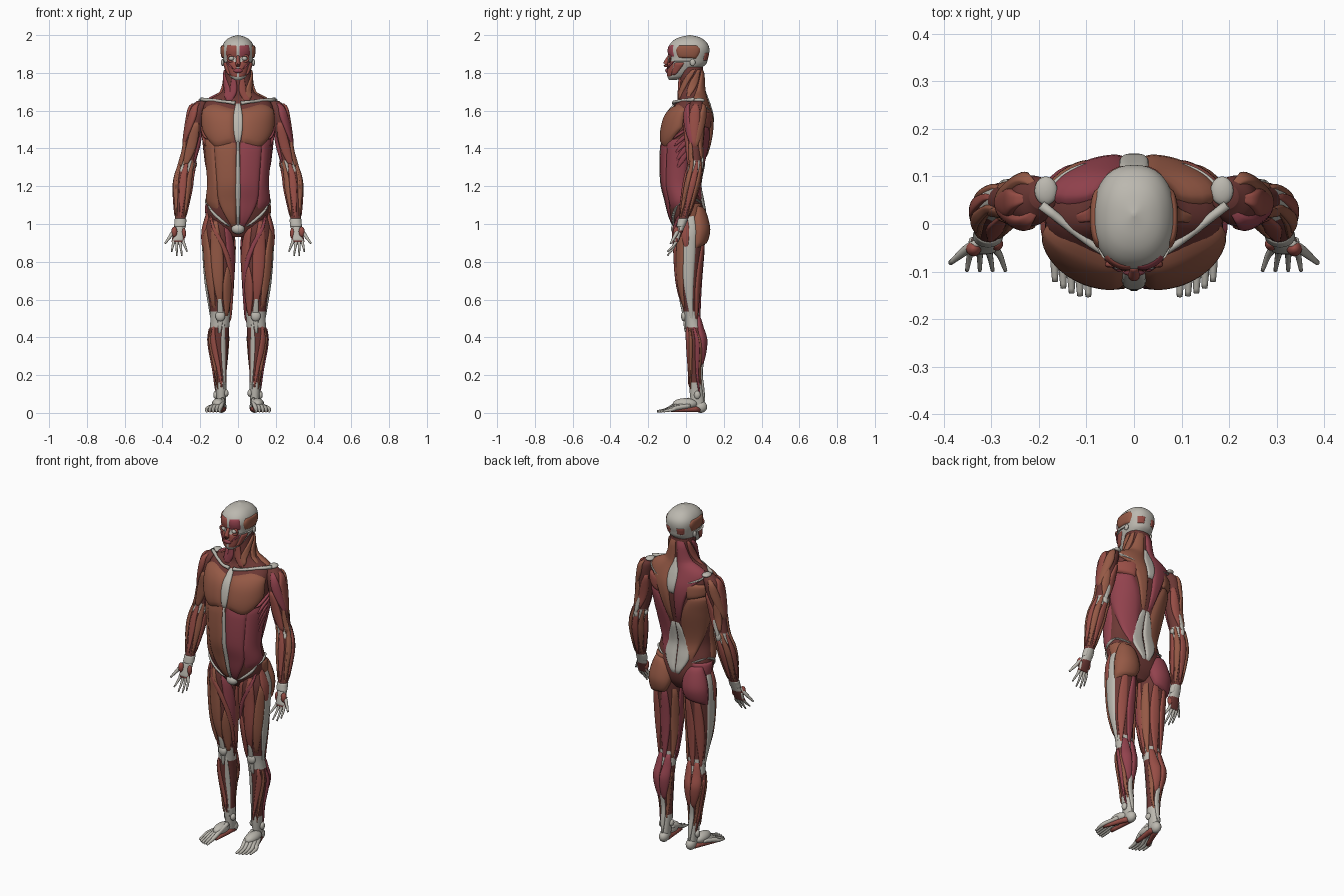
import bpy, bmesh
from math import sin, cos, pi, radians, sqrt, copysign
from mathutils import Vector

if "Cube" in bpy.data.objects:
    bpy.data.objects.remove(bpy.data.objects["Cube"])

MATS = {}
for key, col in dict(r=(.31, .075, .06), u=(.3, .1, .06), c=(.29, .055, .075), d=(.15, .04, .035), w=(.5, .48, .43)).items():
    MATS[key] = bpy.data.materials.new('tissue_' + key)
    MATS[key].diffuse_color = (*col, 1)
BOTH = (1, -1)

# ---------- helpers ----------
def at(rows, t):
    """smooth interpolation of table rows keyed by their first column"""
    n = len(rows) - 1
    t = min(max(t, rows[0][0]), rows[n][0])
    i = max(k for k in range(n) if rows[k][0] <= t)
    h = rows[i + 1][0] - rows[i][0]
    f = (t - rows[i][0]) / h
    s = f * f * (3 - 2 * f)
    def slope(k, c):
        a, b = rows[max(k - 1, 0)], rows[min(k + 1, n)]
        return (b[c] - a[c]) / (b[0] - a[0]) * h
    return [(1 - s) * rows[i][c] + s * rows[i + 1][c] + f * (1 - f) * ((1 - f) * slope(i, c) - f * slope(i + 1, c))
            for c in range(1, len(rows[0]))]

def keyed(rows):
    return [(i / (len(rows) - 1), *r) for i, r in enumerate(rows)]

def grid(name, side, rows, mats, out=None, bone=()):
    """skin over rings (closed) or, when an outward direction is given, an open sheet"""
    bm = bmesh.new()
    vs = [[bm.verts.new((p[0] * side, p[1], p[2])) for p in r] for r in rows]
    m = len(vs[0])
    for a, b in zip(vs, vs[1:]):
        for j in range(m - 1 if out else m):
            k = (j + 1) % m
            f = bm.faces.new((a[j], a[k], b[k], b[j]))
            z = f.calc_center_median().z
            f.material_index = int(any(lo < z < hi for lo, hi in bone))
    if out:
        bm.normal_update()
        if sum((f.normal for f in bm.faces), Vector()).dot(out) * 1 < 0:
            bmesh.ops.reverse_faces(bm, faces=bm.faces[:])
    else:
        bm.faces.new(vs[0])
        bm.faces.new(vs[-1])
        bmesh.ops.recalc_face_normals(bm, faces=bm.faces[:])
    me = bpy.data.meshes.new(name)
    bm.to_mesh(me)
    bm.free()
    me.shade_smooth()
    for k in mats:
        me.materials.append(MATS[k])
    bpy.context.collection.objects.link(bpy.data.objects.new(f'{name}_{"left" if side > 0 else "right"}', me))

def surf(body, a, z):
    *cx, rx, yf, yb = at(body, z)
    s, c = sin(radians(a)), cos(radians(a))
    e = .95 if cx else .86
    return Vector((sum(cx) + rx * copysign(abs(s)**e, s), (yf + yb) / 2 - (yb - yf) / 2 * copysign(abs(c)**e, c), z))

def loft(name, body, mats, bone=(), sides=BOTH, n=60, m=40):
    z0, z1 = body[0][0], body[-1][0]
    zs = [z0 + (z1 - z0) * (1 - cos(pi * i / n)) / 2 for i in range(n + 1)]
    for s in sides:
        grid(name, s, [[surf(body, 360 * j / m, z) for j in range(m)] for z in zs], mats, bone=bone)

def sheet(body, name, cols, rows, t=.012, nu=20, nv=12):
    """muscle lying on a body: rows of (angle0, z0, angle1, z1), angle 0 front, 90 outer, 180 back"""
    table, pts, out = keyed(rows), [], Vector()
    for i in range(nu + 1):
        u, line = i / nu, []
        a0, z0, a1, z1 = at(table, u)
        for j in range(nv + 1):
            v = j / nv
            a, z = a0 + (a1 - a0) * v, z0 + (z1 - z0) * v
            p = surf(body, a, z)
            nrm = (surf(body, a + 1, z) - surf(body, a - 1, z)).cross(
                surf(body, a, z + .004) - surf(body, a, z - .004)).normalized()
            out += nrm
            line.append(p + nrm * (t * sqrt(max(0, (1 - (2*v - 1)**4) * (1 - (2*u - 1)**6))) - .002))
        pts.append(line)
    for s, col in zip(BOTH, (cols[0], cols[-1])):
        grid(name, s, pts, col, Vector((out.x * s, out.y, out.z)))

def belly(body, name, cols, w, *path, t=.011):
    """spindle muscle of angular half width w along (angle, z) points"""
    table, rows = keyed(path), []
    for i in range(9):
        a, z = at(table, i / 8)
        k = w * (.4 + .6 * sin(pi * i / 8))
        rows.append((a - k, z, a + k, z))
    sheet(body, name, cols, rows, t)

def tube(name, col, pts, sides=BOTH, m=10):
    """round rod through (x, y, z, radius)"""
    table, n = keyed(pts), 5 * (len(pts) - 1)
    c = [at(table, i / n) for i in range(n + 1)]
    rows = []
    for i in range(n + 1):
        d = Vector(c[min(i + 1, n)][:3]) - Vector(c[max(i - 1, 0)][:3])
        q = d.to_track_quat('Z', 'Y')
        rows.append([Vector(c[i][:3]) + q @ Vector((cos(2*pi*j/m), sin(2*pi*j/m), 0)) * c[i][3] for j in range(m)])
    for s in sides:
        grid(name, s, rows, col)

def blob(name, col, x, y, z, rx, ry, rz, sides=BOTH, m=20):
    rows = [[(x + rx * sin(t) * cos(2*pi*j/m), y + ry * sin(t) * sin(2*pi*j/m), z + rz * cos(t)) for j in range(m)]
            for t in ((i + .1) * pi / 12.2 for i in range(13))]
    for s in sides:
        grid(name, s, rows, col)

# ---------- body forms: z, (centre x), half width, front y, back y ----------
torso = [(.93, .06, -.03, .06), (.98, .135, -.06, .09), (1.04, .162, -.085, .10), (1.12, .166, -.105, .088),
         (1.22, .156, -.128, .074), (1.42, .176, -.131, .122), (1.5, .186, -.125, .135), (1.57, .188, -.105, .134),
         (1.63, .182, -.062, .118), (1.657, .16, -.04, .108), (1.7, .088, -.036, .095), (1.83, .068, -.03, .09)]
head = [(1.763, .02, -.09, -.05), (1.78, .043, -.098, 0), (1.84, .071, -.098, .1), (1.88, .081, -.091, .117),
        (1.92, .086, -.095, .124), (1.95, .08, -.086, .117), (1.975, .062, -.062, .095), (1.99, .038, -.03, .067), (2, .004, .016, .024)]
leg = [(.02, .088, .022, .03, .1), (.13, .09, .028, .018, .088), (.22, .094, .034, .018, .08), (.38, .102, .052, .003, .104),
       (.46, .097, .051, -.003, .082), (.52, .094, .053, -.01, .07), (.7, .101, .072, -.048, .077),
       (.9, .103, .083, -.061, .096), (.98, .106, .077, -.063, .107), (1.11, .1, .045, -.03, .07)]
arm = [(.905, .318, .034, -.064, -.04), (1, .306, .028, -.044, 0), (1.05, .304, .029, -.034, .02), (1.19, .293, .047, -.015, .066),
       (1.25, .286, .047, -.004, .078), (1.32, .268, .043, .013, .083), (1.42, .244, .044, .006, .083),
       (1.56, .222, .044, -.006, .1), (1.62, .208, .043, .004, .1), (1.65, .19, .03, .03, .085)]
loft('torso_core', torso, 'd', sides=(1,))
loft('skull', head, 'w', sides=(1,))
loft('leg_core', leg, 'dw', [(0, .16), (.44, .54)])
loft('arm_core', arm, 'dw', [(.97, 1.03), (1.28, 1.33)])

# ---------- trunk ----------
B = torso
sheet(B, 'abdominal_sheath', 'cu', [(2, 1.44, 44, 1.43), (2, 1.17, 42, 1.18), (2, .98, 10, .98)], .01)
sheet(B, 'flank_oblique', 'cu', [(42, 1.44, 88, 1.46), (42, 1.28, 102, 1.28), (32, 1.07, 95, 1.11)], .01)
sheet(B, 'chest_muscle', 'u', [(4, 1.61, 4, 1.43), (40, 1.635, 42, 1.41), (80, 1.61, 82, 1.51)], .017)
for i in range(5):
    belly(B, f'rib_finger_{i}', 'cr', 6, (64 + 4*i, 1.45 - .04*i), (98, 1.52 - .03*i), t=.013)
sheet(B, 'broad_back', 'cu', [(150, 1.52, 98, 1.52), (168, 1.38, 88, 1.4), (176, 1.11, 150, 1.12)])
sheet(B, 'shoulder_blade_muscle', 'ru', [(160, 1.6, 154, 1.5), (104, 1.59, 102, 1.53)], .016)
sheet(B, 'trapezius', 'uc', [(178, 1.82, 145, 1.82), (178, 1.72, 112, 1.715), (178, 1.64, 95, 1.655), (177, 1.53, 146, 1.57),
                             (178, 1.33, 172, 1.34)], .014)
sheet(B, 'lumbar_fascia', 'w', [(180, 1.34, 174, 1.34), (180, 1.16, 154, 1.16), (180, 1.03, 174, 1.03)])
belly(B, 'nape_fascia', 'w', 8, (180, 1.72), (180, 1.52), t=.015)
belly(B, 'hip_crest', 'w', 8, (72, 1.1), (110, 1.135), (150, 1.11))
sheet(B, 'side_hip_muscle', 'uc', [(85, 1.11, 150, 1.11), (85, 1.01, 140, 1.01)])
belly(B, 'groin_ligament', 'w', 5, (68, 1.1), (14, .985))
belly(B, 'blade_spine', 'w', 7, (156, 1.595), (102, 1.648), t=.017)
belly(B, 'neck_diagonal', 'uc', 18, (10, 1.655), (100, 1.82))
belly(B, 'throat_strap', 'rc', 13, (14, 1.65), (16, 1.79))
belly(B, 'neck_side', 'ur', 18, (75, 1.675), (125, 1.82))
belly(B, 'breastbone', 'w', 6, (0, 1.64), (0, 1.43))
belly(B, 'white_line', 'w', 3, (0, 1.44), (0, .97))
tube('collarbone', 'w', [(.015, -.064, 1.64, .011), (.07, -.055, 1.648, .008), (.195, .04, 1.66, .01)])
blob('shoulder_tip', 'w', .185, .07, 1.655, .024, .03, .012)
blob('pubic_pad', 'w', 0, -.055, .975, .035, .025, .028, (1,))

# ---------- head ----------
B = head
sheet(B, 'forehead', 'cr', [(2, 1.945, 42, 1.95), (2, 1.885, 48, 1.885)], .006)
sheet(B, 'temple', 'u', [(62, 1.945, 112, 1.945), (54, 1.92, 122, 1.92), (60, 1.88, 112, 1.875)], .009)
sheet(B, 'back_scalp', 'r', [(138, 1.905, 170, 1.905), (138, 1.865, 168, 1.865)], .006)
sheet(B, 'jaw_muscle', 'r', [(52, 1.855, 84, 1.855), (52, 1.785, 80, 1.79)], .01)
sheet(B, 'face_front', 'r', [(2, 1.86, 50, 1.865), (2, 1.775, 56, 1.78)], .005)
belly(B, 'cheekbone', 'w', 6, (36, 1.862), (95, 1.862))
belly(B, 'smile_muscle', 'c', 7, (48, 1.86), (20, 1.82))
blob('ear_stub', 'w', .082, .035, 1.855, .008, .015, .018)
blob('eyeball', 'w', .034, -.082, 1.876, .014, .014, .012)
tube('eye_ring', 'r', [(.034 + .022*cos(k*pi/4), -.085, 1.876 + .017*sin(k*pi/4), .006) for k in range(9)])
blob('lips', 'c', 0, -.1, 1.812, .024, .01, .012, (1,))
tube('nose', 'r', [(0, -.09, 1.89, .007), (0, -.108, 1.848, .013), (0, -.098, 1.836, .008)], (1,))

# ---------- legs ----------
B = leg
sheet(B, 'buttock', 'uc', [(195, 1.09, 120, 1.1), (240, 1, 105, 1.01), (205, .9, 112, .87)], .023)
belly(B, 'thigh_front', 'ru', 25, (12, 1.02), (0, .57))
belly(B, 'thigh_outer_front', 'u', 24, (58, .98), (34, .55))
belly(B, 'thigh_inner_front', 'ru', 26, (-42, .78), (-38, .51))
belly(B, 'side_band', 'w', 28, (93, 1.08), (86, .49), t=.007)
belly(B, 'tailor_muscle', 'cr', 11, (48, 1.08), (-52, .75), (-85, .47), t=.013)
belly(B, 'front_hip_muscle', 'r', 18, (62, 1.09), (80, .87))
belly(B, 'inner_thigh', 'rc', 26, (-35, .99), (-82, .65))
belly(B, 'slender_inner', 'cr', 16, (-90, .95), (-97, .48))
for i, col in enumerate(('r', 'cr', 'u')):
    belly(B, f'hamstring_{i}', col, 23, (158 + 40*i, .92), (148 + 46*i, .7), (124 + 56*i, .49))
for name, s in (('inner', 1), ('outer', -1)):
    belly(B, 'calf_' + name, 'cr', 35, (180 + 26*s, .52), (180 + 34*s, .395), (180 + 15*s, .25), t=.014)
    belly(B, 'deep_calf_' + name, 'u', 19, (180 + 76*s, .42), (180 + 36*s, .14), t=.008)
belly(B, 'heel_tendon', 'w', 26, (180, .3), (180, .05))
belly(B, 'shin_muscle', 'r', 20, (38, .46), (28, .33), (-8, .13))
belly(B, 'toe_extensor', 'u', 14, (64, .45), (35, .12))
belly(B, 'outer_shin', 'cr', 16, (90, .46), (115, .1))
belly(B, 'shin_bone', 'w', 18, (-22, .48), (-40, .1), t=.006)
belly(B, 'knee_tendon', 'w', 16, (0, .62), (-2, .42))
blob('kneecap', 'w', .094, -.01, .512, .026, .016, .028)
blob('ankle_inner', 'w', .064, .045, .105, .014, .018, .02)
blob('ankle_outer', 'w', .118, .06, .095, .013, .017, .022)
blob('heel', 'w', .088, .078, .032, .027, .034, .032)
blob('foot_arch', 'w', .104, -.005, .048, .034, .065, .03)
for i in range(5):
    x, y = .096 + .0175*i, -.147 + .002*i*i
    tube(f'toe_{i}', 'w', [(.082 + .011*i, .02, .07 - .008*i, .012), (x - .01, -.05, .046 - .005*i, .012),
                           (x, y + .045, .018, .01), (x, y - .006, .008, .006)])
tube('sole_outer_muscle', 'r', [(.098, .07, .02, .016), (.155, -.07, .014, .01)])
tube('sole_inner_muscle', 'r', [(.078, .07, .022, .016), (.09, -.08, .016, .011)])

# ---------- arms ----------
B = arm
for i, col in enumerate(('cr', 'r', 'u')):
    belly(B, f'deltoid_{i}', col, 34, (22 + 65*i, 1.64), (36 + 52*i, 1.55), (76 + 12*i, 1.41), t=.013)
belly(B, 'biceps', 'ru', 38, (-8, 1.54), (12, 1.31), t=.013)
belly(B, 'deep_arm_muscle', 'u', 20, (64, 1.45), (46, 1.3))
belly(B, 'inner_arm_muscle', 'c', 20, (-62, 1.5), (-50, 1.32), t=.007)
belly(B, 'triceps_long', 'r', 34, (214, 1.56), (190, 1.34))
belly(B, 'triceps_side', 'u', 32, (138, 1.53), (162, 1.34))
belly(B, 'triceps_tendon', 'w', 16, (180, 1.42), (178, 1.3), t=.013)
for i in range(8):
    belly(B, f'forearm_strand_{i}', 'ur'[i % 2], 23, (60 + 44*i, 1.34), (52 + 44*i, 1.2), (48 + 44*i, 1.03), t=.009)
belly(B, 'forearm_thumb_side', 'u', 18, (68, 1.39), (50, 1.1), t=.012)
blob('elbow_point', 'w', .27, .078, 1.31, .016, .016, .026)
blob('elbow_inner', 'w', .228, .05, 1.315, .011, .014, .016)
sheet(B, 'wrist_band', 'w', [(-150, 1.03, 150, 1.03), (-150, .985, 150, .985)], .006, nv=30)
sheet(B, 'palm_fascia', 'w', [(-25, .99, 35, .99), (-60, .91, 60, .91)], .005)
blob('thumb_pad', 'r', .337, -.052, .958, .016, .016, .028)
blob('little_finger_pad', 'r', .288, -.042, .95, .013, .014, .028)
for i in range(4):
    bx, tx, tz = .292 + .016*i, .27 + .027*i, .83 + .011*(i - 1.5)**2
    tube(f'finger_{i}', 'w', [(bx, -.034, .955, .007), (bx, -.05, .912, .009), ((bx + tx) / 2, -.068, (.912 + tz) / 2, .0065),
                              (tx, -.098, tz, .004)])
tube('thumb', 'w', [(.33, -.04, .98, .008), (.352, -.054, .945, .01), (.386, -.082, .897, .005)])

for m in bpy.data.materials:
    if m.users and not m.is_grease_pencil:
        m.use_nodes = True
        m.node_tree.nodes["Principled BSDF"].inputs["Base Color"].default_value = m.diffuse_color
